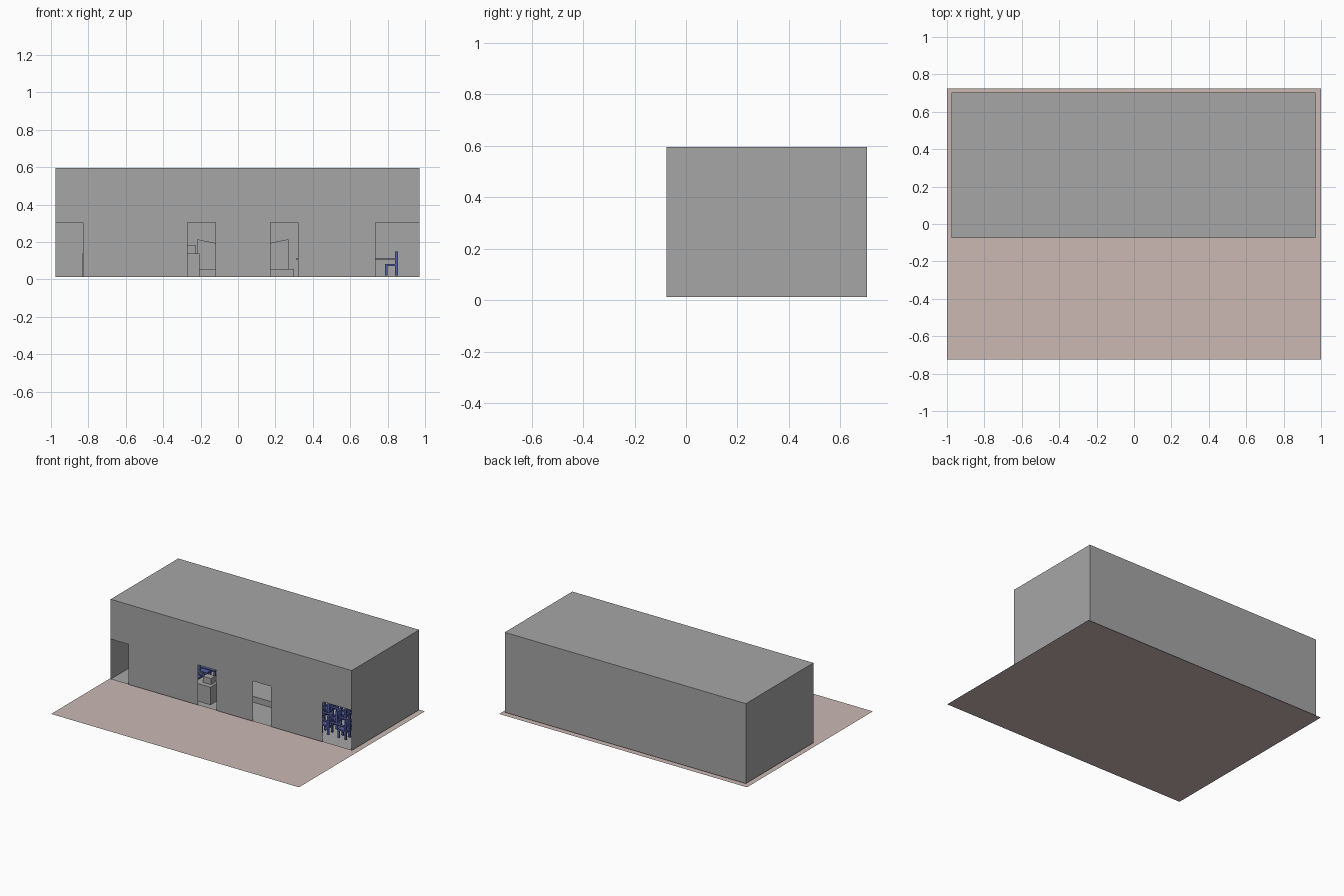
import bpy, bmesh

if "Cube" in bpy.data.objects:
    bpy.data.objects.remove(bpy.data.objects["Cube"])


def material(name, rgb):
    m = bpy.data.materials.new(name)
    m.diffuse_color = (*rgb, 1)
    m.use_nodes = True
    m.node_tree.nodes["Principled BSDF"].inputs["Base Color"].default_value = m.diffuse_color
    return m


GREY = material("wall grey", (0.38, 0.38, 0.38))
PINK = material("pale paving", (0.597, 0.479, 0.456))
BLUE = material("chair blue", (0.085, 0.11, 0.36))


def finish(bm, name, mat):
    me = bpy.data.meshes.new(name)
    bm.to_mesh(me)
    bm.free()
    me.materials.append(mat)
    ob = bpy.data.objects.new(name, me)
    bpy.context.collection.objects.link(ob)
    return ob


def quad(bm, *pts):
    return bm.faces.new([bm.verts.new(p) for p in pts])


def add_box(bm, x0, x1, y0, y1, z0, z1):
    vs = bmesh.ops.create_cube(bm, size=1)["verts"]
    for v in vs:
        v.co = (x1 if v.co.x > 0 else x0, y1 if v.co.y > 0 else y0, z1 if v.co.z > 0 else z0)


def box(name, mat, *dims):
    bm = bmesh.new()
    add_box(bm, *dims)
    return finish(bm, name, mat)


# Paved ground sheet
bm = bmesh.new()
quad(bm, (-1, -.725, 0), (1, -.725, 0), (1, .725, 0), (-1, .725, 0))
finish(bm, "paving", PINK)

# Hall shell: floor, roof, sides and back as thin sheets
X0, X1, Y0, Y1, Z0, Z1 = -.975, .97, -.075, .703, .012, .595
bm = bmesh.new()
for z in (Z0, Z1):
    f = quad(bm, (X0, Y0, z), (X1, Y0, z), (X1, Y1, z), (X0, Y1, z))
quad(bm, (X1, Y0, Z0), (X1, Y1, Z0), (X1, Y1, Z1), (X1, Y0, Z1))
quad(bm, (X0, Y1, Z0), (X0, Y0, Z0), (X0, Y0, Z1), (X0, Y1, Z1))
quad(bm, (X1, Y1, Z0), (X0, Y1, Z0), (X0, Y1, Z1), (X1, Y1, Z1))
finish(bm, "hall_shell", GREY)

# Front wall with four door openings
DOOR_TOP = .305
bm = bmesh.new()
for a, b in ((-.83, -.27), (-.12, .175), (.32, .735)):
    quad(bm, (a, Y0, Z0), (b, Y0, Z0), (b, Y0, DOOR_TOP), (a, Y0, DOOR_TOP))
quad(bm, (X0, Y0, DOOR_TOP), (X1, Y0, DOOR_TOP), (X1, Y0, Z1), (X0, Y0, Z1))
finish(bm, "front_wall", GREY)

# Stage in the middle, with a screen whose top dips to the centre
box("stage", GREY, -.24, .30, .17, Y1 - .005, Z0, .055)
bm = bmesh.new()
f = quad(bm, (-.22, .55, .055), (.27, .55, .055), (.27, .55, .215), (.025, .55, .165), (-.22, .55, .215))
r = bmesh.ops.extrude_face_region(bm, geom=[f])
bmesh.ops.translate(bm, vec=(0, .03, 0), verts=[v for v in r["geom"] if isinstance(v, bmesh.types.BMVert)])
bmesh.ops.recalc_face_normals(bm, faces=bm.faces)
finish(bm, "stage_screen", GREY)

# Desk with a small cabinet on top, and a low cupboard by the left door
box("desk", GREY, -.34, -.205, -.025, .08, Z0, .14)
box("desk_cabinet", GREY, -.29, -.225, .01, .06, .14, .185)
box("cupboard", GREY, -.835, -.78, .0, .12, Z0, .14)

# Chairs with a writing arm, in rows on both sides, facing the stage
bm = bmesh.new()
for s in (1, -1):                       # heads away from the centre
    for back in ((.84, .70, .565, .43) if s > 0 else (.76, .62, .48)):
        for row in range(6):
            y = .025 + .1 * row + (0 if s > 0 else .12)
            if y > .65:
                continue

            def part(a, b, *rest):
                add_box(bm, *sorted((s * (back + a), s * (back + b))), *rest)

            for leg in (y, y + .045):
                part(-.055, -.04, leg, leg + .01, .02, .08)
                part(0, .015, leg, leg + .01, .02, .15)
            part(-.055, .015, y, y + .055, .073, .083)
            part(0, .015, y, y + .055, .115, .15)
            part(-.12, 0, y, y + .02, .106, .113)
finish(bm, "chairs", BLUE)
